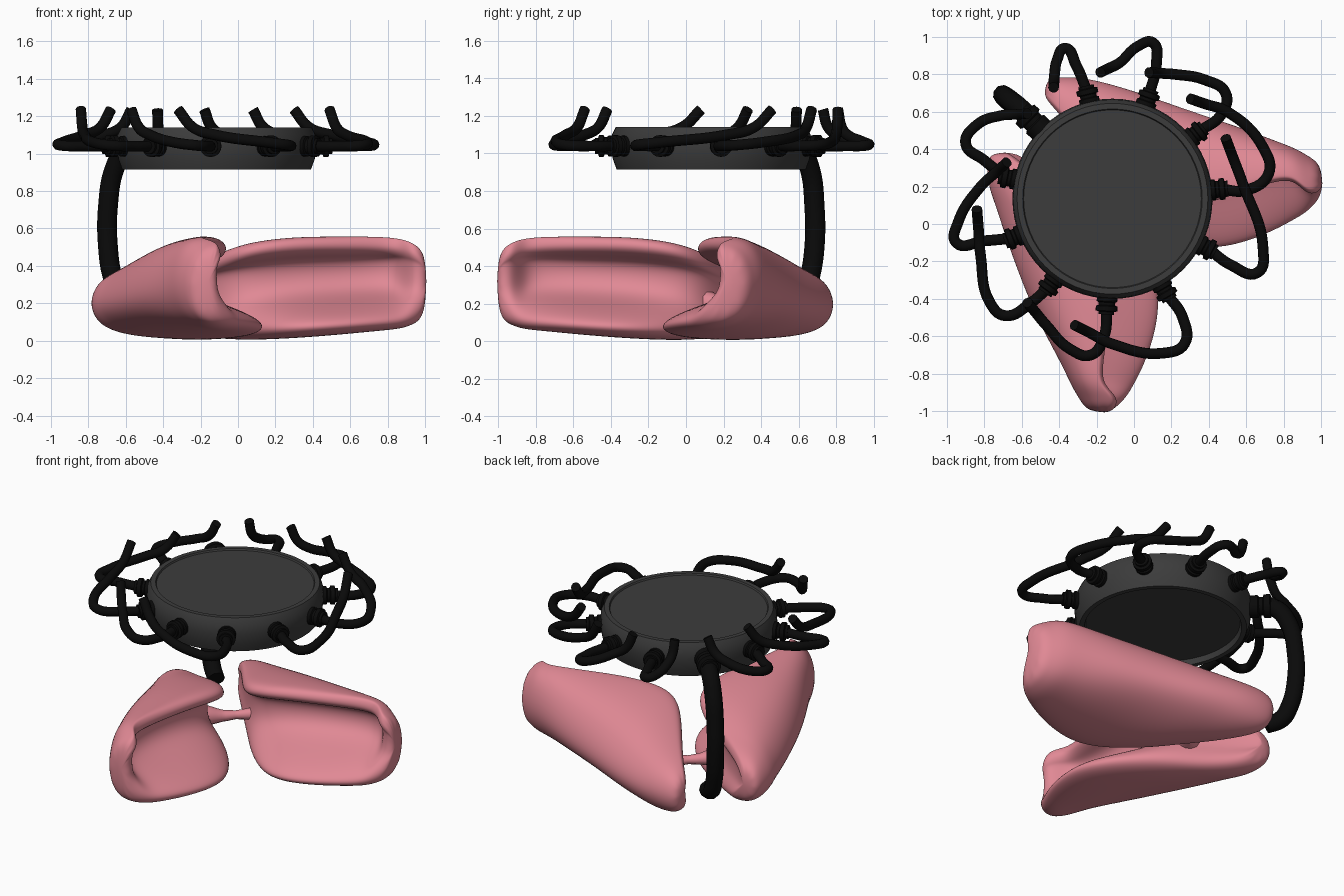
import bpy, bmesh, math
from mathutils import Vector

if "Cube" in bpy.data.objects:
    bpy.data.objects.remove(bpy.data.objects["Cube"])

CX, CY, PORT_Z = -0.115, 0.135, 1.04


def material(name, r, g, b):
    m = bpy.data.materials.new(name)
    m.diffuse_color = (r, g, b, 1)
    m.use_nodes = True
    m.node_tree.nodes["Principled BSDF"].inputs["Base Color"].default_value = m.diffuse_color
    return m


PINK = material("pink", 0.75, 0.25, 0.30)
GREY = material("dark_grey", 0.045, 0.045, 0.045)
BLACK = material("black", 0.003, 0.003, 0.003)


def mesh_object(name, bm, mat):
    bmesh.ops.recalc_face_normals(bm, faces=bm.faces[:])
    me = bpy.data.meshes.new(name)
    bm.to_mesh(me)
    bm.free()
    ob = bpy.data.objects.new(name, me)
    bpy.context.collection.objects.link(ob)
    me.materials.append(mat)
    return ob


def smooth(ob, angle=35):
    bpy.ops.object.select_all(action='DESELECT')
    ob.select_set(True)
    bpy.context.view_layer.objects.active = ob
    bpy.ops.object.shade_smooth_by_angle(angle=math.radians(angle))


def tube(name, pts, radius, mat, radii=None):
    cu = bpy.data.curves.new(name, 'CURVE')
    cu.dimensions = '3D'
    cu.bevel_depth = radius
    cu.bevel_resolution = 3
    cu.resolution_u = 8
    cu.use_fill_caps = True
    sp = cu.splines.new('BEZIER')
    sp.bezier_points.add(len(pts) - 1)
    for i, (bp, p) in enumerate(zip(sp.bezier_points, pts)):
        bp.co = p
        bp.handle_left_type = bp.handle_right_type = 'AUTO'
        bp.radius = radii[i] if radii else 1
    ob = bpy.data.objects.new(name, cu)
    bpy.context.collection.objects.link(ob)
    cu.materials.append(mat)
    bpy.ops.object.select_all(action='DESELECT')
    ob.select_set(True)
    bpy.context.view_layer.objects.active = ob
    bpy.ops.object.convert(target='MESH')
    smooth(bpy.context.view_layer.objects.active, 50)


def lathe(name, profile, mat, segs, origin, direction):
    # revolve (radius, height) points about an axis
    bm = bmesh.new()
    q = Vector(direction).to_track_quat('Z', 'Y')
    rings = []
    for r, h in profile:
        rings.append([bm.verts.new(q @ Vector((r * math.cos(2 * math.pi * k / segs),
                                               r * math.sin(2 * math.pi * k / segs), h))
                                   + Vector(origin)) for k in range(segs)])
    for a, b in zip(rings, rings[1:]):
        for k in range(segs):
            n = (k + 1) % segs
            bm.faces.new((a[k], a[n], b[n], b[k]))
    bm.faces.new(rings[0])
    bm.faces.new(rings[-1])
    smooth(mesh_object(name, bm, mat))


# Lobes: C-shaped sections lofted along x
# x, front y, lip y, pocket y, back y, bottom z, top z, back z
STATIONS = [
    (-0.48, 0.67, 0.67, 0.68, 0.77, 0.11, 0.29, 0.20),
    (-0.40, 0.59, 0.59, 0.61, 0.80, 0.05, 0.36, 0.20),
    (-0.25, 0.41, 0.39, 0.44, 0.80, 0.02, 0.41, 0.20),
    (-0.10, 0.23, 0.18, 0.28, 0.77, 0.01, 0.47, 0.20),
    (0.05, 0.04, 0.03, 0.21, 0.73, 0.00, 0.53, 0.20),
    (0.30, -0.19, 0.07, 0.26, 0.64, 0.01, 0.56, 0.21),
    (0.55, -0.16, 0.15, 0.32, 0.55, 0.03, 0.56, 0.24),
    (0.75, -0.07, 0.22, 0.35, 0.465, 0.05, 0.56, 0.28),
    (0.86, 0.00, 0.23, 0.32, 0.42, 0.06, 0.55, 0.29),
    (0.93, 0.05, 0.14, 0.17, 0.38, 0.08, 0.53, 0.30),
    (1.01, 0.15, 0.18, 0.19, 0.32, 0.13, 0.47, 0.31),
]


def section(yf, yl, yp, yb, z0, zt, zb):
    h, w = zt - z0, yb - yf
    yt = yl + 0.18 * (yb - yl)
    back = lambda f, g: (yb + f * (yt - yb), zb + g * (zt - zb))
    return [(yf, z0 + 0.13 * h), (yf + 0.12 * w, z0), (yf + 0.5 * w, z0),
            (yb - 0.15 * w, z0 + 0.14 * h), (yb, zb), back(0.20, 0.63), back(0.56, 0.92),
            (yt, zt), (yl + 0.02, zt - 0.01 * h), (yl, zt - 0.12 * h),
            (yl + 0.4 * (yp - yl), zt - 0.2 * h), (yp, zt - 0.24 * h),
            (yp, z0 + 0.45 * h), (yf + 0.5 * (yp - yf), z0 + 0.31 * h)]


def lobe(name, mirrored):
    bm = bmesh.new()
    rings = []
    for x, yf, yl, yp, yb, z0, zt, zb in STATIONS:
        if mirrored and x < 0.1:          # the left lobe has a blunter inner end
            x, yf = x * (0.8 if x < -0.2 else 1), yf - 0.05
        elif mirrored and x > 0.5:        # and a slimmer tip
            d = 0.07 * min(1, (x - 0.4) / 0.4)
            yl, yp, yb = yl - d, yp - d, yb - d
            yf -= 0.3 * d
        rings.append([bm.verts.new((-y, -x, z) if mirrored else (x, y, z))
                      for y, z in section(yf, yl, yp, yb, z0, zt, zb)])
    n = len(rings[0])
    for a, b in zip(rings, rings[1:]):
        for k in range(n):
            bm.faces.new((a[k], a[(k + 1) % n], b[(k + 1) % n], b[k]))
    bm.faces.new(rings[0])
    bm.faces.new(rings[-1])
    ob = mesh_object(name, bm, PINK)
    ob.modifiers.new("subdivision", 'SUBSURF').levels = 3
    ob.modifiers[0].render_levels = 3
    for p in ob.data.polygons:
        p.use_smooth = True


lobe("right_lobe", False)
lobe("left_lobe", True)
tube("lobe_bridge", [(-0.33, 0.12, 0.20), (-0.25, 0.20, 0.19), (-0.195, 0.255, 0.19),
                     (-0.135, 0.315, 0.19), (-0.05, 0.40, 0.20)],
     0.03, PINK, [2.2, 1.2, 0.9, 1.2, 2.2])

# Disc with shallow recesses above and below
lathe("disc", [(0.02, 1.13), (0.475, 1.13), (0.48, 1.14), (0.51, 1.14), (0.53, 1.10),
               (0.535, 1.04), (0.525, 0.97), (0.505, 0.915), (0.475, 0.915),
               (0.465, 0.95), (0.02, 0.95)], GREY, 64, (CX, CY, 0), (0, 0, 1))

# Small tubes: plan points after each port, in order round the disc
PATHS = [
    [(-0.31, 0.85), (-0.37, 0.94), (-0.41, 0.88), (-0.425, 0.80), (-0.43, 0.73)],
    [(0.12, 0.86), (0.10, 0.97), (0.02, 0.95), (-0.08, 0.86), (-0.18, 0.81)],
    [(0.47, 0.59), (0.49, 0.70), (0.38, 0.77), (0.22, 0.80), (0.08, 0.81)],
    [(0.60, 0.18), (0.72, 0.27), (0.69, 0.41), (0.50, 0.60), (0.30, 0.67)],
    [(0.52, -0.22), (0.66, -0.26), (0.69, -0.13), (0.58, 0.22), (0.49, 0.46)],
    [(0.26, -0.50), (0.27, -0.64), (0.16, -0.69), (-0.12, -0.64), (-0.32, -0.54)],
    [(-0.16, -0.60), (-0.23, -0.70), (-0.34, -0.67), (-0.47, -0.54), (-0.57, -0.42)],
    [(-0.55, -0.42), (-0.69, -0.49), (-0.77, -0.42), (-0.82, -0.17), (-0.84, 0.08)],
    [(-0.80, -0.09), (-0.95, -0.10), (-0.94, 0.01), (-0.82, 0.20), (-0.68, 0.33)],
    [(-0.80, 0.34), (-0.90, 0.43), (-0.84, 0.53), (-0.71, 0.58), (-0.57, 0.59)],
]
HEIGHTS = (1.04, 1.045, 1.06, 1.10, 1.14, 1.235)
COLLAR = [(0.055, 0.50), (0.055, 0.55), (0.045, 0.555), (0.045, 0.57), (0.058, 0.575),
          (0.058, 0.60), (0.042, 0.605), (0.042, 0.62)]


def collar(name, a, scale=1, extra=0.0):
    lathe(name, [(r * scale, h + extra * (h - 0.5)) for r, h in COLLAR], BLACK, 20,
          (CX, CY, PORT_Z), (math.cos(a), math.sin(a), 0))


for i, path in enumerate(PATHS):
    a = math.radians(136 - (i + 1) * 360 / 11)
    collar(f"port_collar_{i + 1}", a)
    start = (CX + 0.58 * math.cos(a), CY + 0.58 * math.sin(a), PORT_Z)
    bend = tuple(Vector(path[3]).lerp(Vector(path[4]), 0.6))
    plan = path[:4] + [bend, path[4]]
    tube(f"small_tube_{i + 1}", [start] + [(x, y, z) for (x, y), z in zip(plan, HEIGHTS)],
         0.029, BLACK)

# Thick tube dropping from the rear port to the lobes
collar("main_collar", math.radians(136), 1.25, 0.5)
tube("main_tube", [(-0.52, 0.53, 1.04), (-0.60, 0.61, 1.02), (-0.66, 0.66, 0.92),
                   (-0.695, 0.685, 0.72), (-0.695, 0.685, 0.50), (-0.67, 0.66, 0.34),
                   (-0.63, 0.63, 0.25), (-0.56, 0.57, 0.21)], 0.054, BLACK)
